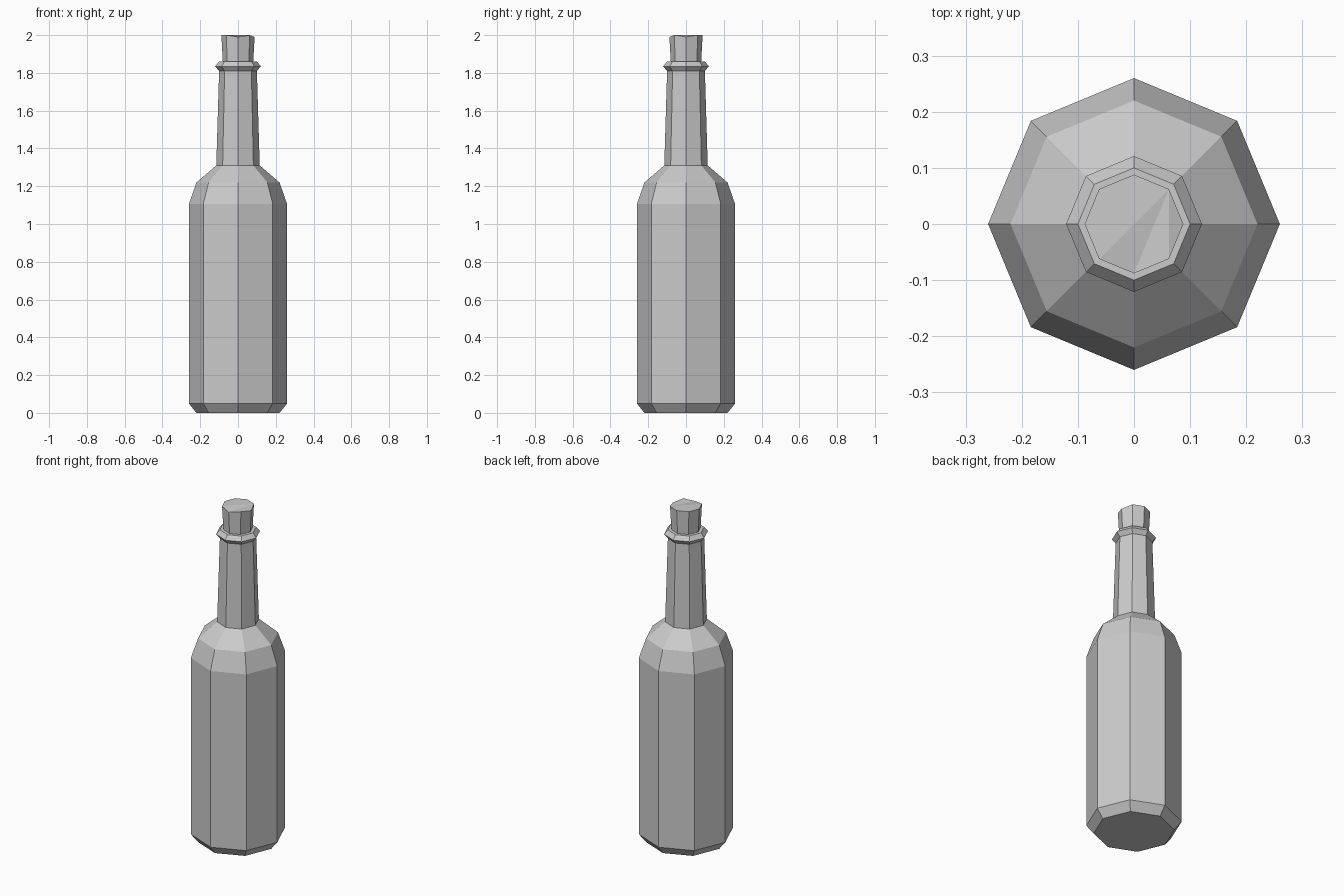
import bpy, bmesh
from math import cos, sin, pi

SIDES = 8

cube = bpy.data.objects.get("Cube")
if cube:
    bpy.data.objects.remove(cube, do_unlink=True)

grey = bpy.data.materials.new("plain_grey")
GREY = (0.6, 0.6, 0.6, 1)
grey.use_nodes = True
grey.diffuse_color = GREY
grey.node_tree.nodes["Principled BSDF"].inputs["Base Color"].default_value = GREY


def turned(name, profile, dips=()):
    """Eight-sided closed solid from (radius, height); dips lower top corners."""
    bm = bmesh.new()
    rings = [[bm.verts.new((r * cos(2 * pi * i / SIDES), r * sin(2 * pi * i / SIDES), z))
              for i in range(SIDES)] for r, z in profile]
    for low, high in zip(rings, rings[1:]):
        for i in range(SIDES):
            j = (i + 1) % SIDES
            bm.faces.new((low[i], low[j], high[j], high[i]))
    bm.faces.new(rings[0][::-1])
    top = bm.faces.new(rings[-1])
    for i, depth in dips:
        rings[-1][i].co.z -= depth
    if dips:
        bmesh.ops.triangulate(bm, faces=[top])
    bmesh.ops.recalc_face_normals(bm, faces=bm.faces)
    mesh = bpy.data.meshes.new(name)
    bm.to_mesh(mesh)
    bm.free()
    mesh.materials.append(grey)
    obj = bpy.data.objects.new(name, mesh)
    bpy.context.collection.objects.link(obj)
    return obj


# Glass: bevelled base, body, shoulder, neck and lip collar
turned("bottle", [(0.22, 0), (0.26, 0.05), (0.26, 1.105), (0.22, 1.22),
                  (0.115, 1.31), (0.1, 1.81), (0.121, 1.835), (0.1, 1.86)])

# Stopper, flaring upward, with two slightly worn top corners
turned("cork", [(0.08, 1.85), (0.088, 2.0)], dips=[(0, 0.01), (6, 0.01)])
